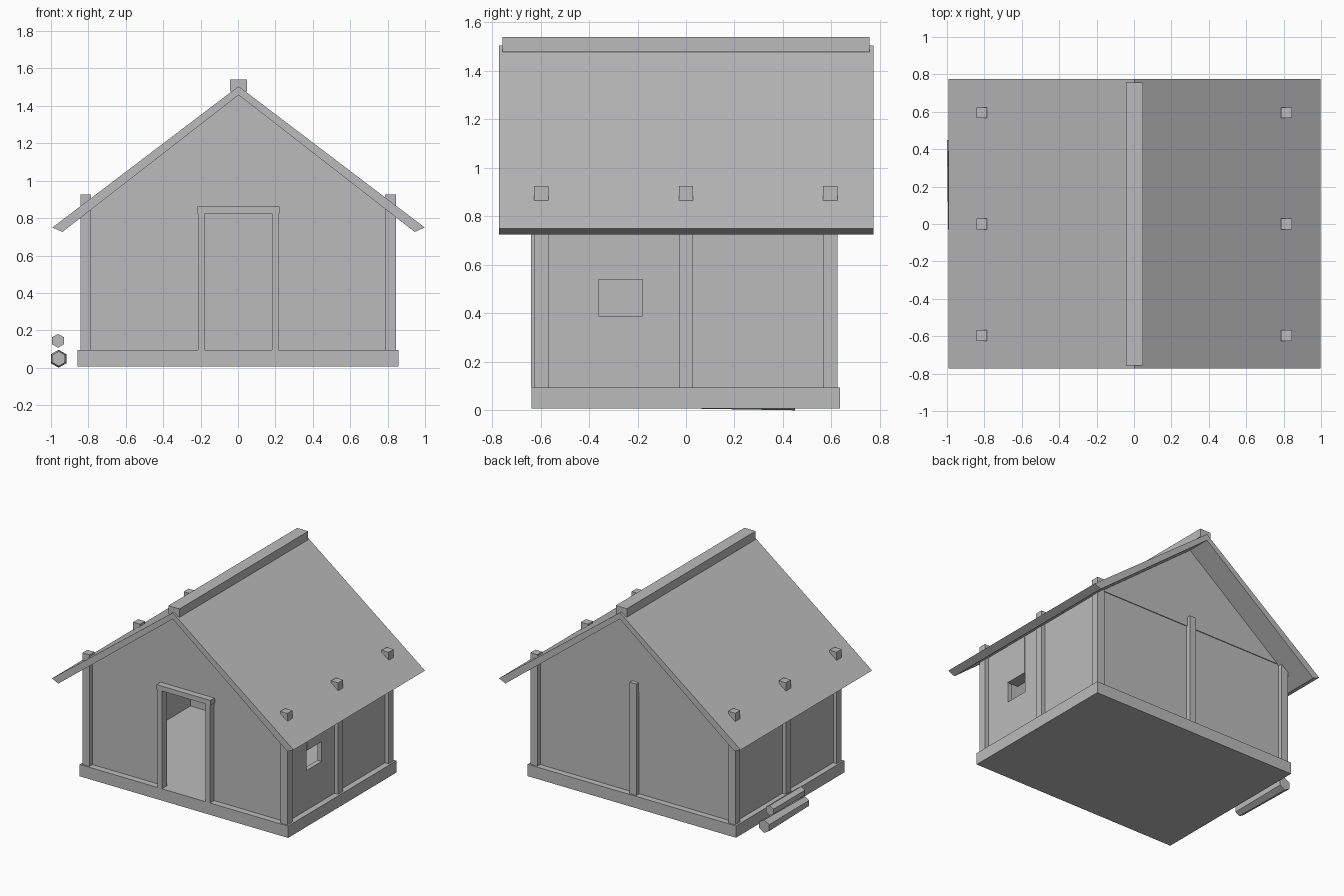
import bpy, bmesh, math
from mathutils import Matrix

if "Cube" in bpy.data.objects:
    bpy.data.objects.remove(bpy.data.objects["Cube"])

grey = bpy.data.materials.new("plain_grey")
grey.diffuse_color = (0.5, 0.5, 0.5, 1)
grey.use_nodes = True
grey.node_tree.nodes["Principled BSDF"].inputs["Base Color"].default_value = grey.diffuse_color


def finish(name, bm):
    bmesh.ops.recalc_face_normals(bm, faces=bm.faces)
    mesh = bpy.data.meshes.new(name)
    bm.to_mesh(mesh)
    bm.free()
    mesh.materials.append(grey)
    obj = bpy.data.objects.new(name, mesh)
    bpy.context.collection.objects.link(obj)
    return obj


def box(name, x, y, z):
    """Box from (min, max) ranges."""
    bm = bmesh.new()
    size = [r[1] - r[0] for r in (x, y, z)]
    mid = [(r[0] + r[1]) / 2 for r in (x, y, z)]
    bmesh.ops.create_cube(bm, size=1, matrix=Matrix.Translation(mid) @ Matrix.Diagonal((*size, 1)))
    return finish(name, bm)


def prism(name, profile, y0, y1):
    """Extrude an x-z outline along y."""
    bm = bmesh.new()
    face = bm.faces.new([bm.verts.new((x, y0, z)) for x, z in profile])
    new = bmesh.ops.extrude_face_region(bm, geom=[face])["geom"]
    bmesh.ops.translate(bm, vec=(0, y1 - y0, 0), verts=[v for v in new if isinstance(v, bmesh.types.BMVert)])
    return finish(name, bm)


def log(name, x, z, y0, y1, r0, r1):
    """Six-sided tapered log lying along y, with a point at the top."""
    bm = bmesh.new()
    rings = []
    for y, r in ((y0, r0), (y1, r1)):
        angles = [math.pi / 2 + i * math.pi / 3 for i in range(6)]
        rings.append([bm.verts.new((x + r * math.cos(a), y, z + r * math.sin(a))) for a in angles])
        bm.faces.new(rings[-1])
    for i in range(6):
        j = (i + 1) % 6
        bm.faces.new((rings[0][i], rings[0][j], rings[1][j], rings[1][i]))
    return finish(name, bm)


FLOOR = 0.095

# Foundation slab
box("foundation", (-0.857, 0.859), (-0.638, 0.636), (0.007, FLOOR))

# Side posts, whose tops poke through the roof
for sx, side in ((-1, "left"), (1, "right")):
    for y, place in ((-0.597, "front"), (0, "middle"), (0.595, "back")):
        cx = 0.815 * sx + 0.001
        box(f"{side}_{place}_post", (cx - 0.029, cx + 0.029), (y - 0.029, y + 0.029), (FLOOR, 0.925))
box("back_wall_post", (-0.028, 0.028), (0.567, 0.624), (FLOOR, 0.925))

# Front wall either side of the doorway, and back wall
for sx, side in ((-1, "left"), (1, "right")):
    box(f"front_wall_{side}", sorted((0.2 * sx, 0.8 * sx)), (-0.59, -0.555), (FLOOR, 0.86))
box("back_wall", (-0.8, 0.8), (0.555, 0.59), (FLOOR, 0.86))

# Left wall, and right wall around its window
box("left_wall", (-0.815, -0.78), (-0.58, 0.58), (FLOOR, 0.845))
RX = (0.78, 0.815)
box("right_wall_front", RX, (-0.58, -0.36), (FLOOR, 0.845))
box("right_wall_back", RX, (-0.18, 0.58), (FLOOR, 0.845))
box("right_wall_below_window", RX, (-0.36, -0.18), (FLOOR, 0.39))
box("window_shutter", (0.73, 0.819), (-0.36, -0.18), (0.54, 0.845))

# Gables
gable = [(-0.795, 0.855), (0.795, 0.855), (0, 1.475)]
prism("front_gable", gable, -0.596, -0.555)
prism("back_gable", gable, 0.555, 0.596)

# Door frame
for sx, side in ((-1, "left"), (1, "right")):
    box(f"door_frame_{side}", sorted((0.18 * sx + 0.001, 0.216 * sx + 0.001)), (-0.64, -0.58), (FLOOR, 0.825))
box("door_header", (-0.22, 0.223), (-0.643, -0.58), (0.825, 0.862))

# Roof and ridge beam
prism("roof", [(-0.992, 0.75), (0.003, 1.505), (0.998, 0.75), (0.945, 0.726), (0.003, 1.458), (-0.939, 0.726)],
      -0.772, 0.774)
box("ridge_beam", (-0.043, 0.048), (-0.757, 0.757), (1.477, 1.54))

# Stacked logs beside the left wall
log("lower_log", -0.959, 0.048, -0.03, 0.45, 0.04, 0.048)
log("upper_log", -0.962, 0.144, 0.02, 0.39, 0.037, 0.037)
